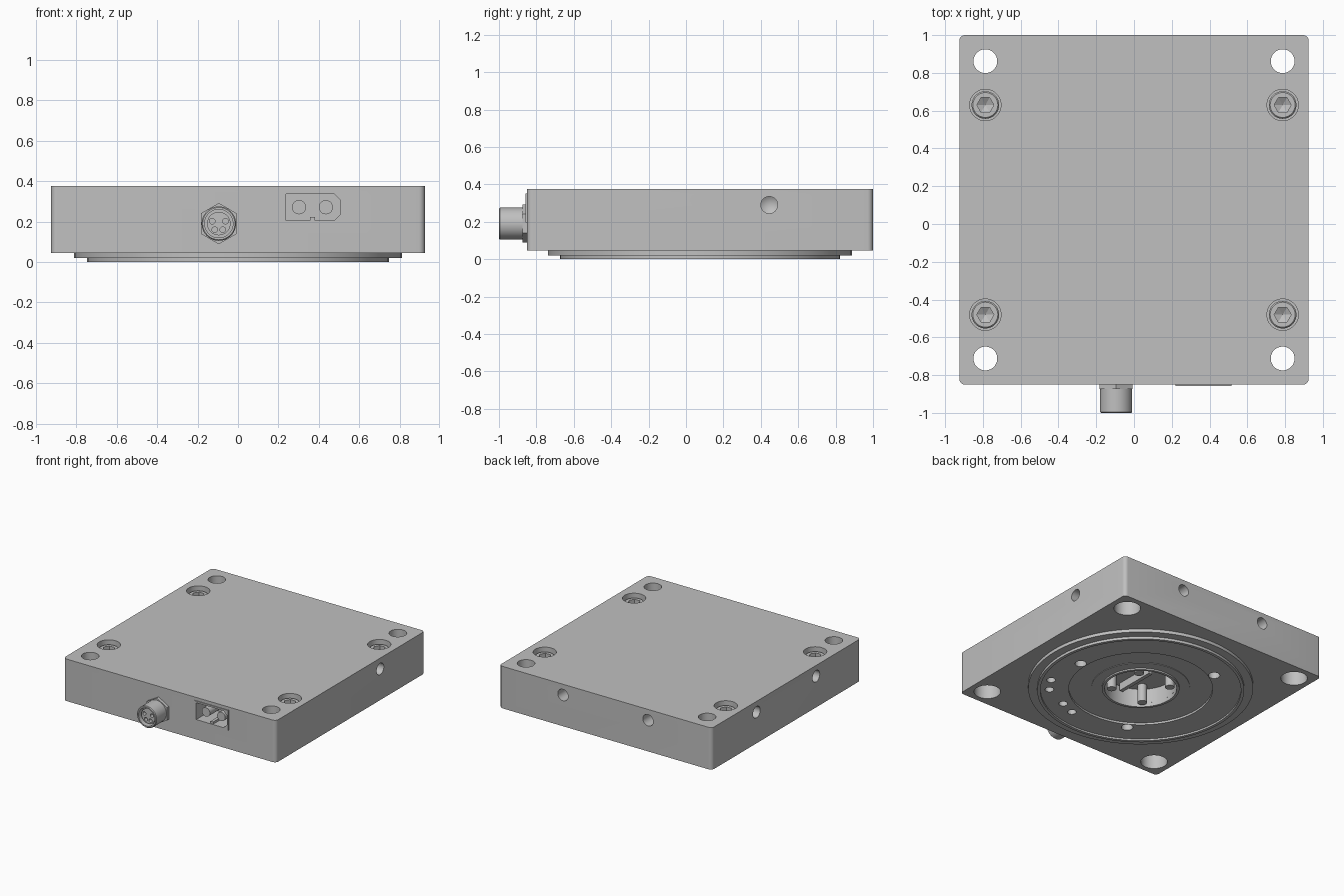
import bpy
import bmesh
from math import radians, cos, sin, pi
from mathutils import Matrix, Vector

if "Cube" in bpy.data.objects:
    bpy.data.objects.remove(bpy.data.objects["Cube"])

# One plain metal colour
metal = bpy.data.materials.new("plain_grey_metal")
metal.use_nodes = True
grey = (0.527, 0.527, 0.527, 1)
metal.diffuse_color = grey
metal.node_tree.nodes["Principled BSDF"].inputs["Base Color"].default_value = grey

CY = 0.075                               # centre of the housing in y
FRONT, BACK, SIDE = -0.85, 1.0, 0.925    # housing faces
BOTTOM, TOP = 0.045, 0.375


def finish(bm, name, loc=(0, 0, 0), rot=(0, 0, 0)):
    """Turn a bmesh into a placed object with the metal material."""
    turn = Matrix.Rotation(rot[2], 4, 'Z') @ Matrix.Rotation(rot[0], 4, 'X') @ Matrix.Rotation(rot[1], 4, 'Z')
    bm.transform(Matrix.Translation(loc) @ turn)
    bmesh.ops.recalc_face_normals(bm, faces=bm.faces)
    mesh = bpy.data.meshes.new(name)
    bm.to_mesh(mesh)
    bm.free()
    mesh.materials.append(metal)
    obj = bpy.data.objects.new(name, mesh)
    bpy.context.scene.collection.objects.link(obj)
    return obj


def lathe(name, profile, loc=(0, 0, 0), rot=(0, 0, 0), steps=48, closed=False):
    """Revolve (radius, height) points about the local z axis."""
    bm = bmesh.new()
    verts = [bm.verts.new((r, 0, z)) for r, z in profile]
    pairs = list(zip(verts, verts[1:]))
    if closed:
        pairs.append((verts[-1], verts[0]))
    edges = [bm.edges.new(p) for p in pairs]
    bmesh.ops.spin(bm, geom=verts + edges, cent=(0, 0, 0), axis=(0, 0, 1),
                   angle=2 * pi, steps=steps, use_merge=False)
    bmesh.ops.remove_doubles(bm, verts=bm.verts, dist=0.0005)
    return finish(bm, name, loc, rot)


def rod(name, r, z0, z1, loc=(0, 0, 0), rot=(0, 0, 0), steps=32):
    return lathe(name, [(0, z0), (r, z0), (r, z1), (0, z1)], loc, rot, steps)


def box(name, lo, hi, bevel=0):
    bm = bmesh.new()
    bmesh.ops.create_cube(bm, size=1)
    lo, hi = Vector(lo), Vector(hi)
    bm.transform(Matrix.Translation((lo + hi) / 2) @ Matrix.Diagonal((*(hi - lo), 1)))
    if bevel:
        upright = [e for e in bm.edges if abs(e.verts[0].co.z - e.verts[1].co.z) > 0.01]
        bmesh.ops.bevel(bm, geom=upright, offset=bevel, segments=6, profile=0.5, affect='EDGES')
    return finish(bm, name)


def prism(name, outline, y0, y1):
    """Extrude an (x, z) outline along y."""
    bm = bmesh.new()
    face = bm.faces.new([bm.verts.new((x, y0, z)) for x, z in outline])
    new = bmesh.ops.extrude_face_region(bm, geom=[face])["geom"]
    bmesh.ops.translate(bm, vec=(0, y1 - y0, 0),
                        verts=[g for g in new if isinstance(g, bmesh.types.BMVert)])
    return finish(bm, name)


def cut(obj, cutters):
    for cutter in cutters:
        cutter.hide_render = True
        mod = obj.modifiers.new("cut", 'BOOLEAN')
        mod.operation = 'DIFFERENCE'
        mod.solver = 'EXACT'
        mod.object = cutter
        bpy.context.view_layer.objects.active = obj
        bpy.ops.object.modifier_apply(modifier=mod.name)


def discard(cutters):
    for cutter in cutters:
        bpy.data.objects.remove(cutter)


def polar(r, degrees, z=0):
    a = radians(degrees)
    return (r * cos(a), CY + r * sin(a), z)


# Housing block and its bores
housing = box("housing", (-SIDE, FRONT, BOTTOM), (SIDE, BACK, TOP), bevel=0.03)
bores = []
screw_places = []
for sx in (-1, 1):
    for sy in (-1, 1):
        bores.append(lathe("mount_bore", [(0, -0.1), (0.096, -0.1), (0.096, 0.2), (0.063, 0.2),
                                          (0.063, 0.5), (0, 0.5)],
                           (sx * 0.787, CY + sy * 0.787, 0)))
        spot = (sx * 0.787, CY + sy * 0.555, 0)
        screw_places.append(spot)
        bores.append(rod("screw_bore", 0.083, 0.22, 0.5, spot, steps=48))

# Conical-bottomed tapped holes in the sides
drill = [(0, -0.13), (0.045, -0.1), (0.045, 0.05), (0, 0.05)]
for x in (-0.37, 0.37):
    bores.append(lathe("back_bore", drill, (x, BACK, 0.29), (radians(-90), 0, 0), 32))
for x, y, turn in ((SIDE, 0.445, 90), (-SIDE, 0.445, -90), (-SIDE, -0.295, -90)):
    bores.append(lathe("side_bore", drill, (x, y, 0.29), (radians(90), 0, radians(turn)), 32))

# Central well and the power socket opening
bores.append(rod("well", 0.26, -0.1, 0.16, (0, CY, 0), steps=64))
opening = [(0.237, 0.205), (0.475, 0.205), (0.505, 0.235), (0.505, 0.308),
           (0.475, 0.337), (0.237, 0.337)]
socket = prism("socket_opening", opening, FRONT - 0.1, FRONT + 0.2)
bores.append(socket)

# Stepped round flange underneath
flange = lathe("bottom_flange", [
    (0.813, 0.05), (0.813, 0.02), (0.748, 0.02), (0.748, 0), (0.725, 0), (0.725, 0.014),
    (0.52, 0.014), (0.52, 0.03), (0.355, 0.03), (0.355, 0.026), (0.28, 0.026),
    (0.28, 0.014), (0.26, 0.014), (0.26, 0.05)], (0, CY, 0), steps=96, closed=True)
flange_bores = [rod("flange_bore", 0.042, -0.1, 0.1, polar(0.565, a)) for a in (0, 120, 240)]
for r, a in ((0.66, -29), (0.66, -41), (0.6, -61), (0.6, -74)):
    flange_bores.append(rod("port_bore", 0.032, -0.1, 0.1, polar(r, a)))

cut(housing, bores + flange_bores)
cut(flange, flange_bores)

# Pins and key bar inside the well
for a in (47, 137, 227, 317):
    rod("well_pin", 0.034, 0.02, 0.17, polar(0.21, a))
box("well_key_bar", (-0.025, CY - 0.23, 0.1), (0.005, CY + 0.1, 0.17))

# Cap screws with hex sockets
for spot in screw_places:
    screw = lathe("cap_screw", [(0, 0.21), (0.073, 0.21), (0.073, 0.338), (0.066, 0.345),
                                (0, 0.345)], spot)
    key = lathe("hex_key", [(0, 0.26), (0.045, 0.285), (0.045, 0.4), (0, 0.4)], spot, steps=6)
    cut(screw, [key])
    discard([key])

# Power socket: frame, two contacts and a polarising key
frame = box("power_socket_frame", (0.22, FRONT - 0.007, 0.195), (0.515, FRONT + 0.02, 0.35))
cut(frame, [socket])
for x in (0.302, 0.435):
    rod("power_contact", 0.035, -0.21, -0.02, (x, FRONT, 0.271), (radians(90), 0, 0))
box("power_socket_key", (0.357, FRONT, 0.2), (0.38, FRONT + 0.18, 0.222))

# Round signal connector with hex nut
place, facing = (-0.095, FRONT, 0.19), (radians(90), 0, 0)
connector = lathe("signal_connector", [
    (0, -0.02), (0.085, -0.02), (0.085, 0.145), (0.08, 0.15), (0.07, 0.15), (0.07, 0.09),
    (0.058, 0.09), (0.058, 0.13), (0, 0.13)], place, facing)
contacts = [rod("contact_bore", 0.014, 0.08, 0.2, (place[0] + x, FRONT, place[2] + z), facing, 16)
            for x, z in ((-0.033, 0.012), (0.033, 0.012), (-0.02, -0.03), (0.02, -0.03))]
cut(connector, contacts)
rod("connector_nut", 0.102, -0.01, 0.024, place, (radians(90), radians(30), 0), steps=6)

discard(bores + flange_bores + contacts)

# Smooth round walls, keep the edges crisp
bpy.ops.object.select_all(action='DESELECT')
for obj in bpy.context.scene.objects:
    if obj.type == 'MESH' and metal.name in obj.data.materials:
        obj.select_set(True)
        bpy.context.view_layer.objects.active = obj
bpy.ops.object.shade_smooth_by_angle(angle=radians(30))
